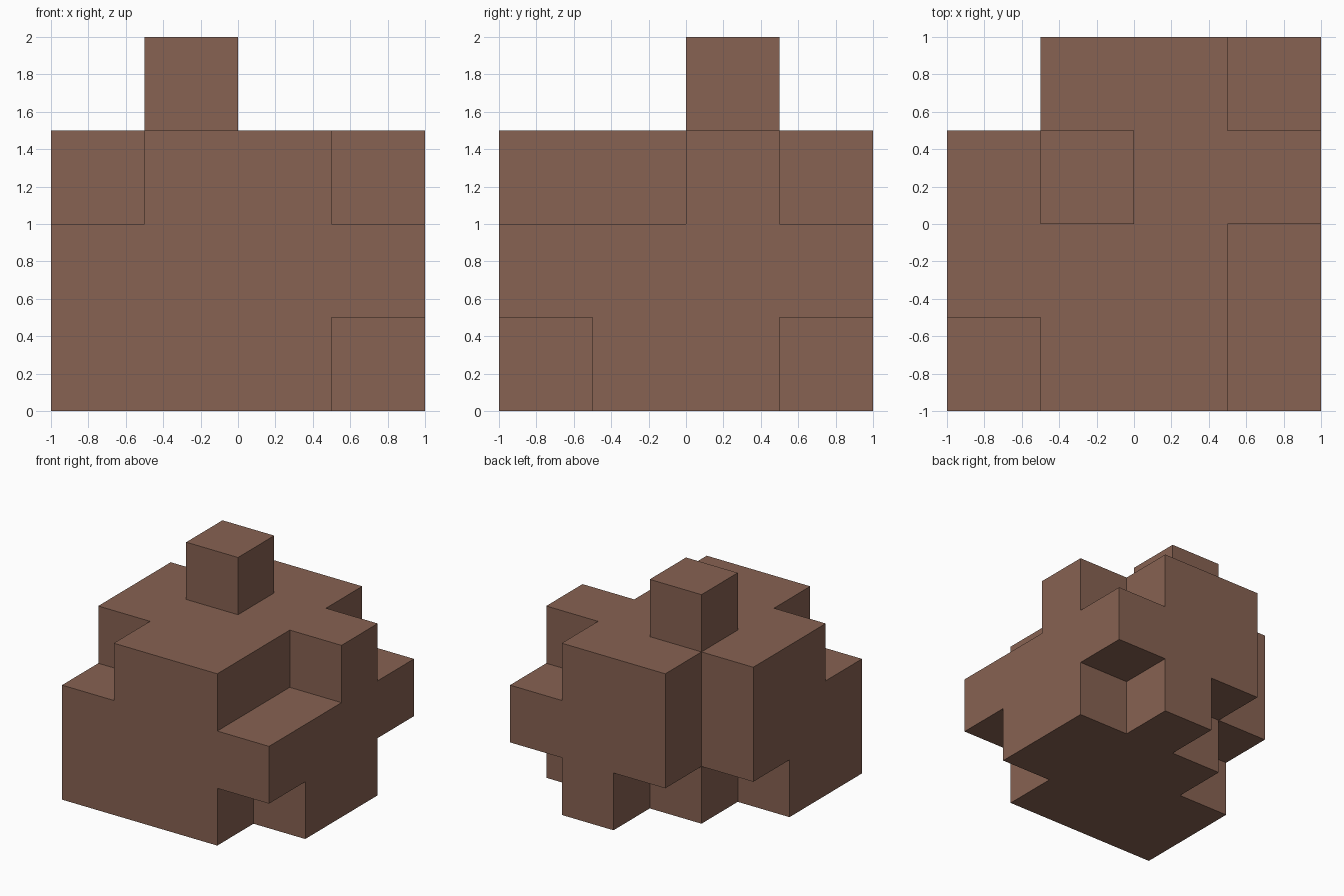
import bpy
import bmesh
from mathutils import Vector

cube = bpy.data.objects.get("Cube")
if cube:
    bpy.data.objects.remove(cube, do_unlink=True)

CELL = 0.5
GRID = 4

# One brown for the whole piece
brown = bpy.data.materials.new("brown")
brown.use_nodes = True
colour = (0.242, 0.122, 0.084, 1)
brown.diffuse_color = colour
brown.node_tree.nodes["Principled BSDF"].inputs["Base Color"].default_value = colour


def layer(level, notches):
    """Square slab of cells with some columns left out."""
    return {(i, j, level) for i in range(GRID) for j in range(GRID)
            if (i, j) not in notches}


# Notched base, wide middle, notched upper slab and a single block on top
base = layer(0, {(3, 0), (3, 3), (0, 2), (0, 3), (1, 3)})
middle = layer(1, {(0, 3)})
upper = layer(2, {(0, 0), (3, 0), (3, 1), (3, 3), (0, 3)})
peak = {(1, 2, 3)}
cells = base | middle | upper | peak


def build_shell(name, cells):
    """Mesh only the outer sides of the stacked cells."""
    bm = bmesh.new()
    verts = {}
    origin = Vector((-1, -1, 0))

    def vert(p):
        key = tuple(round(c) for c in p)
        if key not in verts:
            verts[key] = bm.verts.new(origin + Vector(key) * CELL)
        return verts[key]

    for cell in cells:
        centre = Vector(cell) + Vector((0.5, 0.5, 0.5))
        for axis in range(3):
            for sign in (-1, 1):
                normal = Vector((0, 0, 0))
                normal[axis] = sign
                if tuple(round(c) for c in Vector(cell) + normal) in cells:
                    continue
                u = Vector((0, 0, 0))
                u[(axis + 1) % 3] = 1
                v = normal.cross(u)
                corners = (-u - v, u - v, u + v, v - u)
                bm.faces.new([vert(centre + (normal + c) / 2) for c in corners])

    mesh = bpy.data.meshes.new(name)
    bm.to_mesh(mesh)
    bm.free()
    mesh.materials.append(brown)
    obj = bpy.data.objects.new(name, mesh)
    bpy.context.collection.objects.link(obj)
    return obj


build_shell("stacked_block_body", cells)
